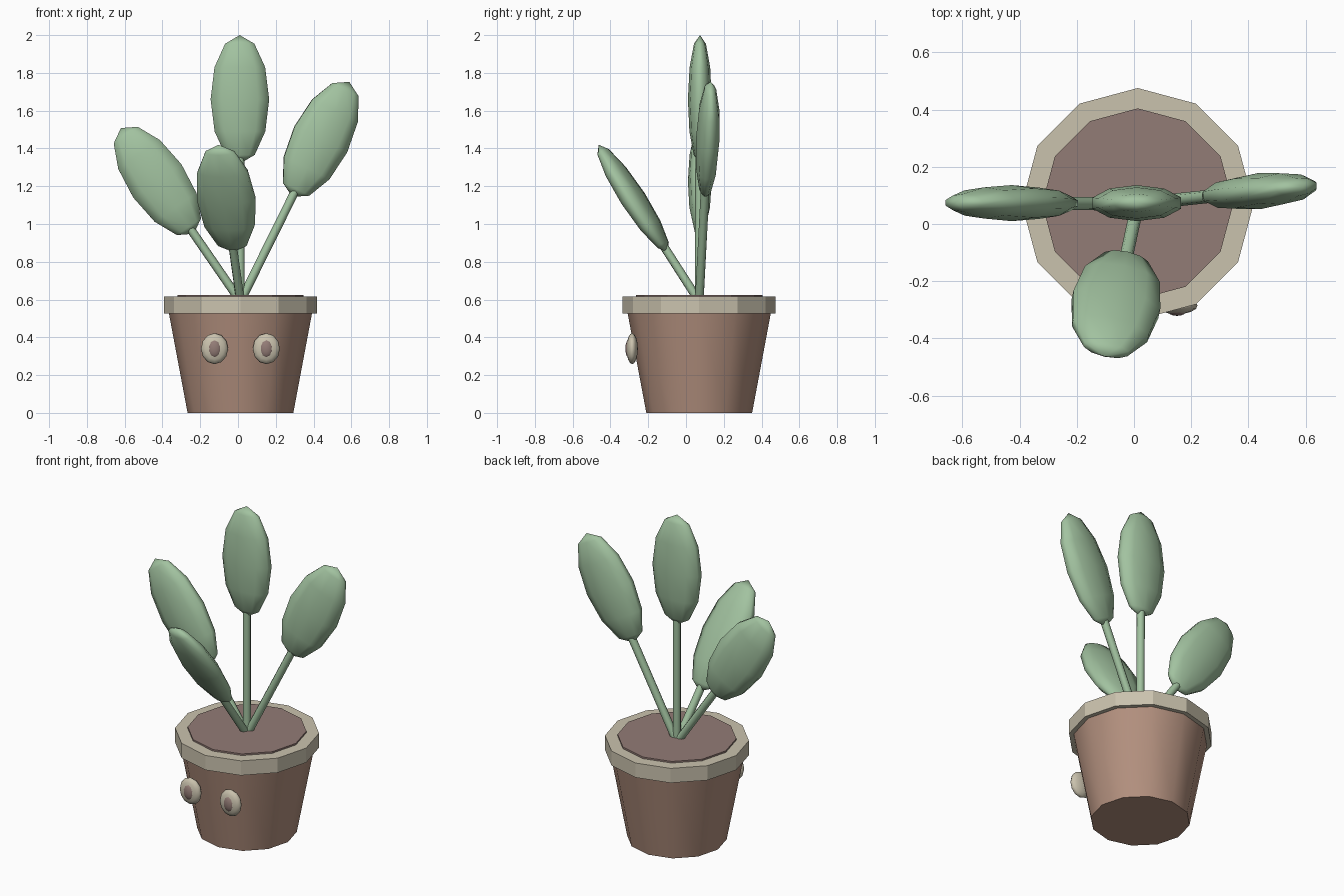
import bpy, math
from mathutils import Vector, Matrix

cube = bpy.data.objects.get("Cube")
if cube:
    bpy.data.objects.remove(cube, do_unlink=True)

CX, CY = 0.013, 0.07      # pot axis


def material(name, rgb):
    m = bpy.data.materials.new(name)
    m.use_nodes = True
    m.diffuse_color = (*rgb, 1)
    m.node_tree.nodes["Principled BSDF"].inputs["Base Color"].default_value = (*rgb, 1)
    return m


green = material("leaf green", (0.36, 0.54, 0.35))
clay = material("clay", (0.45, 0.28, 0.21))
cream = material("cream", (0.59, 0.54, 0.42))
earth = material("earth brown", (0.29, 0.20, 0.18))


def finish(name, mat, smooth=None):
    ob = bpy.context.object
    ob.name = name
    ob.data.materials.append(mat)
    if smooth:
        bpy.ops.object.shade_smooth_by_angle(angle=math.radians(smooth))
    return ob


def frustum(name, r1, r2, z1, z2, mat, smooth=None):
    bpy.ops.mesh.primitive_cone_add(vertices=12, radius1=r1, radius2=r2, depth=z2 - z1,
                                    location=(CX, CY, (z1 + z2) / 2))
    return finish(name, mat, smooth)


def ellipsoid(name, segments, rings, frame, size, mat):
    bpy.ops.mesh.primitive_uv_sphere_add(segments=segments, ring_count=rings, radius=1)
    ob = finish(name, mat, 80)
    ob.data.transform(frame @ Matrix.Diagonal((*size, 1)))
    return ob


# Pot, rim and soil
frustum("pot", 0.28, 0.385, 0, 0.56, clay, 40)
frustum("rim", 0.405, 0.405, 0.525, 0.615, cream)
frustum("soil", 0.334, 0.334, 0.56, 0.625, earth)

# Eyes
for side, sx in (("right", -1), ("left", 1)):
    for part, y, size, mat in (("eye", -0.285, (0.072, 0.082, 0.03), cream),
                               ("pupil", -0.301, (0.037, 0.05, 0.02), earth)):
        frame = Matrix.Translation((CX + sx * 0.137, y, 0.34)) @ Matrix.Rotation(math.pi / 2, 4, 'X')
        ellipsoid(f"{side}_{part}", 12 if part == "eye" else 10, 8, frame, size, mat)

# Leaves: name, centre, direction of the blade's width
root = Vector((CX, CY, 0.59))
leaves = (("middle", (0.01, 0.073, 1.66), (1, 0, 0)),
          ("right", (-0.427, 0.073, 1.228), (1, 0, 0)),
          ("left", (0.438, 0.115, 1.448), (1, 0.09, 0)),
          ("front", (-0.063, -0.28, 1.135), (0.98, -0.21, 0)))
for name, centre, across in leaves:
    centre = Vector(centre)
    up = (centre - root).normalized()
    normal = up.cross(Vector(across)).normalized()
    wide = normal.cross(up)
    turn = Matrix((wide, normal, up)).transposed().to_4x4()
    ellipsoid(name + "_leaf", 10, 6, Matrix.Translation(centre) @ turn,
              (0.163, 0.063, 0.34), green)
    # Stem from the soil into the blade
    length = (centre - root).length - 0.28
    bpy.ops.mesh.primitive_cylinder_add(vertices=8, radius=0.023, depth=length)
    finish(name + "_stem", green, 50).data.transform(
        Matrix.Translation(root + up * length / 2) @ turn)
